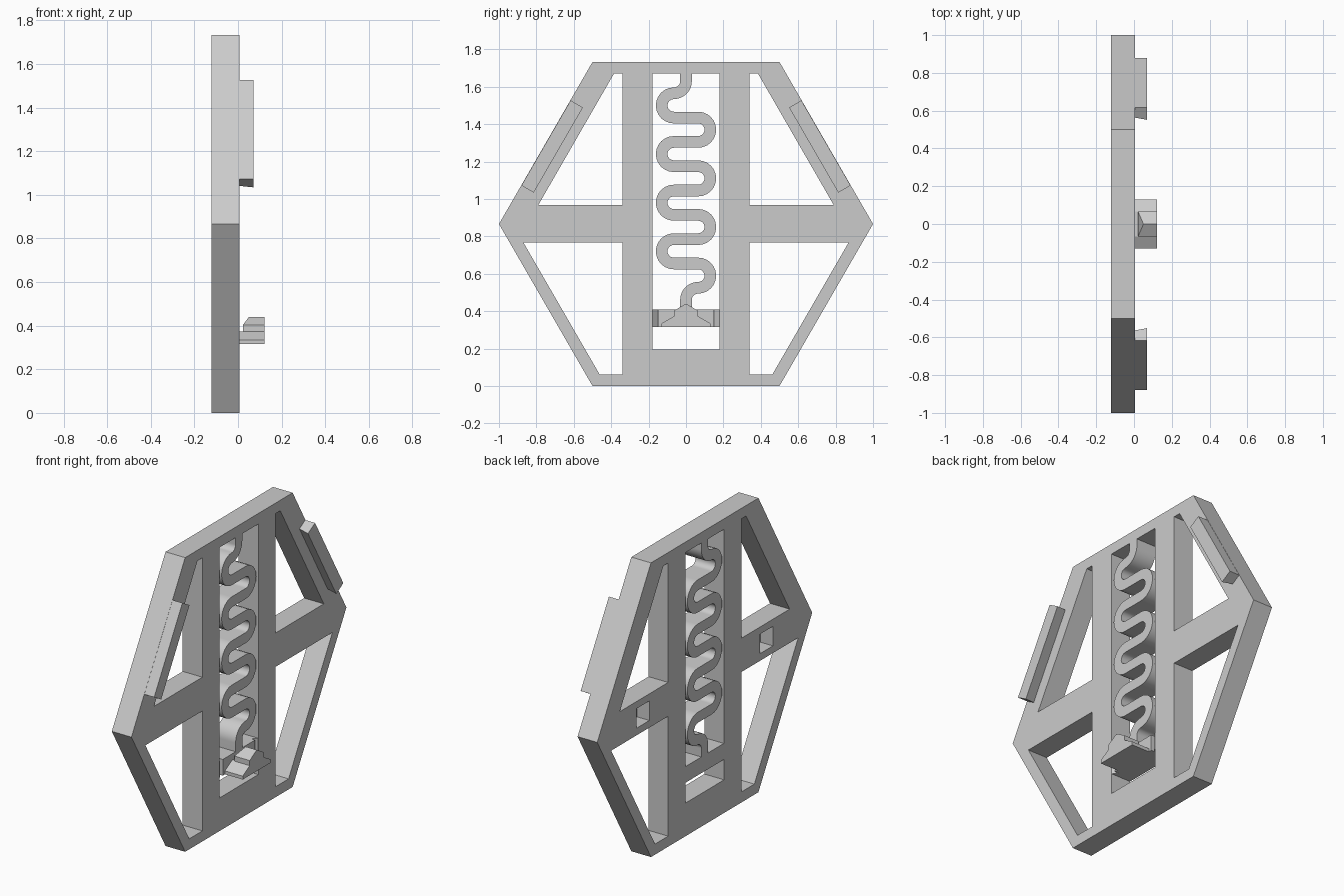
import bpy, bmesh, math
from mathutils import Vector

if "Cube" in bpy.data.objects:
    bpy.data.objects.remove(bpy.data.objects["Cube"])

gray = bpy.data.materials.new("light_gray")
gray.use_nodes = True
gray.diffuse_color = (0.6, 0.6, 0.6, 1)
gray.node_tree.nodes["Principled BSDF"].inputs["Base Color"].default_value = (0.6, 0.6, 0.6, 1)

BACK, FACE, TIP = -0.122, 0.006, 0.122   # plate back, plate face, thumb grip end
HALF = math.sqrt(3) / 2                  # height of the hexagon centre


def finish(name, bm):
    bmesh.ops.recalc_face_normals(bm, faces=bm.faces)
    mesh = bpy.data.meshes.new(name)
    bm.to_mesh(mesh)
    bm.free()
    mesh.materials.append(gray)
    obj = bpy.data.objects.new(name, mesh)
    bpy.context.collection.objects.link(obj)
    return obj


def prism(name, profile, x0, x1, adjust=None):
    """Extrude a (y, z) profile from x0 to x1; adjust may move vertices."""
    bm = bmesh.new()
    face = bm.faces.new([bm.verts.new((x0, y, z)) for y, z in profile])
    new = bmesh.ops.extrude_face_region(bm, geom=[face])["geom"]
    for v in new:
        if isinstance(v, bmesh.types.BMVert):
            v.co.x = x1
    if adjust:
        for v in bm.verts:
            adjust(v)
    return finish(name, bm)


def rect(y0, y1, z0, z1):
    return [(y0, z0), (y1, z0), (y1, z1), (y0, z1)]


def flip(profile, side):
    return [(side * y, z) for y, z in profile]


def activate(obj):
    bpy.ops.object.select_all(action='DESELECT')
    bpy.context.view_layer.objects.active = obj
    obj.select_set(True)


def cut(obj, cutter):
    cutter.hide_render = True
    mod = obj.modifiers.new("cut", 'BOOLEAN')
    mod.operation, mod.solver, mod.object = 'DIFFERENCE', 'EXACT', cutter
    activate(obj)
    bpy.ops.object.modifier_apply(modifier=mod.name)
    bpy.data.objects.remove(cutter)


# Hexagonal frame with windows, spring slot and rear pockets
corners = [(math.cos(math.radians(a)), HALF + math.sin(math.radians(a))) for a in range(0, 360, 60)]
frame = prism("hexagonal_frame", corners, BACK, FACE)
cut(frame, prism("slot_cutter", rect(-0.18, 0.18, 0.195, 1.67), -0.3, 0.3))
upper = [(0.34, 0.967), (0.79, 0.967), (0.385, 1.67), (0.34, 1.67)]
lower = [(0.34, 0.062), (0.462, 0.062), (0.87, 0.768), (0.34, 0.768)]
for side in (1, -1):
    for window in (upper, lower):
        cut(frame, prism("window_cutter", flip(window, side), -0.3, 0.3))
    pocket = rect(0.515, 0.635, 0.81, 0.925)
    cut(frame, prism("pocket_cutter", flip(pocket, side), -0.3, BACK + 0.08))

# Edge clips, flush with the sloping rim and leaning inward
inward = Vector((-HALF, -0.5))
for side, label in ((1, "back"), (-1, "front")):
    top, bottom = Vector((0.617, 1.527)), Vector((0.88, 1.072))
    strip = [tuple(p) for p in (top, bottom, bottom + inward * 0.062, top + inward * 0.062)]

    def lean(v, side=side):
        depth = (Vector((side * v.co.y, v.co.z)) - top).dot(inward)
        if v.co.x > 0.05 and depth > 0.03:
            v.co.y += side * inward.x * 0.014
            v.co.z += inward.y * 0.014
    prism(label + "_edge_clip", flip(strip, side), FACE - 0.002, 0.07, lean)

# Serpentine spring: a centre line swept through the plate depth
R = 0.065
path = [(0, 1.68)]


def arc(y, z, start, end):
    for i in range(13):
        a = math.radians(start + (end - start) * i / 12)
        path.append((y + R * math.cos(a), z + R * math.sin(a)))


arc(-R, 1.565 + R, 0, -90)
for i in range(8):
    z = 1.5 - 2 * R * i
    if i % 2 == 0:
        arc(-R, z, 90, 270)
    else:
        arc(R, z, 90, -90)
arc(R, 0.525 - R, 90, 180)
path.append((0, 0.39))

bm = bmesh.new()
points = [p for i, p in enumerate(path)
          if i == 0 or (Vector(p) - Vector(path[i - 1])).length > 1e-4]
rails = [[bm.verts.new((x, y, z)) for y, z in points] for x in (BACK, FACE)]
for i in range(len(points) - 1):
    bm.faces.new((rails[0][i], rails[0][i + 1], rails[1][i + 1], rails[1][i]))
spring = finish("serpentine_spring", bm)
solid = spring.modifiers.new("thickness", 'SOLIDIFY')
solid.thickness, solid.offset, solid.use_even_offset = 0.062, 0, True
activate(spring)
bpy.ops.object.modifier_apply(modifier=solid.name)
bpy.ops.object.shade_smooth_by_angle(angle=math.radians(35))

# Slider with a guide tab at each end
prism("slider_body", rect(-0.15, 0.15, 0.315, 0.41), BACK, FACE)
for side, label in ((1, "back"), (-1, "front")):
    def taper(v, side=side):
        if v.co.x > -0.05 and abs(v.co.y) < 0.16:
            v.co.x -= 0.025
    prism(label + "_guide_tab", flip(rect(0.149, 0.178, 0.315, 0.41), side), BACK, FACE, taper)

# Thumb grip: sloped base and pointed arrow head chamfered at the rear
base = [(-0.13, 0.315), (0.13, 0.315), (0.13, 0.335), (0.065, 0.372),
        (-0.065, 0.372), (-0.13, 0.335)]
head = [(-0.065, 0.37), (0.065, 0.37), (0.065, 0.402), (0, 0.44), (-0.065, 0.402)]


def chamfer(v):
    if v.co.x < 0.05 and v.co.z > 0.42:
        v.co.x = 0.05


prism("grip_base", base, FACE - 0.002, TIP)
prism("grip_arrow", head, 0.022, TIP, chamfer)
